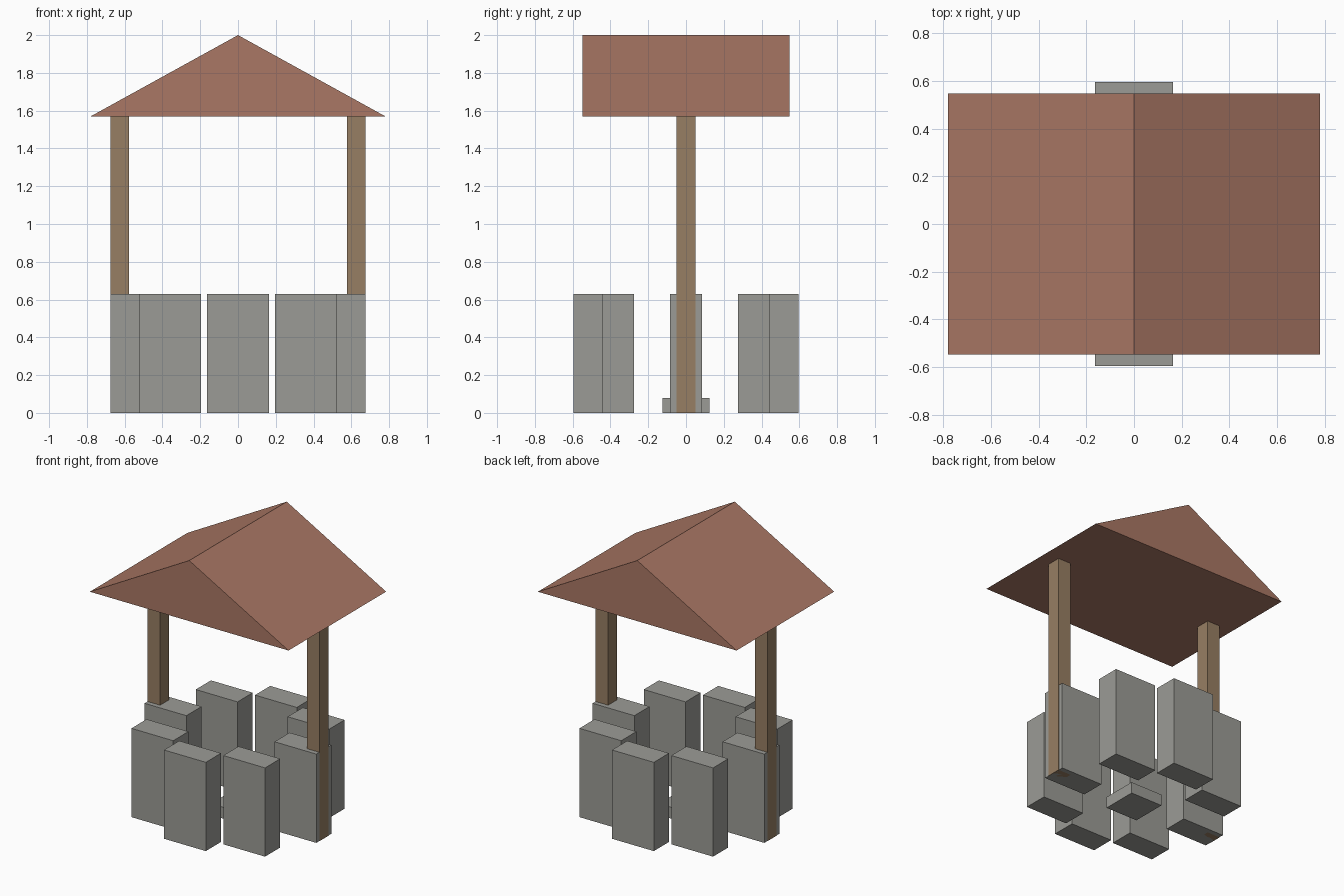
import bpy
import bmesh
from math import cos, sin, pi

cube = bpy.data.objects.get("Cube")
if cube:
    bpy.data.objects.remove(cube, do_unlink=True)


def make_material(name, rgb):
    mat = bpy.data.materials.new(name)
    mat.use_nodes = True
    mat.diffuse_color = (*rgb, 1)
    mat.node_tree.nodes["Principled BSDF"].inputs["Base Color"].default_value = (*rgb, 1)
    return mat


stone = make_material("grey stone", (0.33, 0.33, 0.305))
wood = make_material("brown wood", (0.31, 0.21, 0.125))
tile = make_material("red clay", (0.40, 0.185, 0.128))


def add_object(name, bm, mat):
    bmesh.ops.recalc_face_normals(bm, faces=bm.faces)
    mesh = bpy.data.meshes.new(name)
    bm.to_mesh(mesh)
    bm.free()
    mesh.materials.append(mat)
    obj = bpy.data.objects.new(name, mesh)
    bpy.context.collection.objects.link(obj)
    return obj


def add_box(name, x, y, size, mat):
    """Box standing on the ground, centred on x, y."""
    bm = bmesh.new()
    bmesh.ops.create_cube(bm, size=1)
    for v in bm.verts:
        v.co = (x + v.co.x * size[0], y + v.co.y * size[1], (v.co.z + 0.5) * size[2])
    return add_object(name, bm, mat)


# Ring of eight upright stones, all facing the same way
RADIUS = 0.51
for i in range(8):
    angle = i * pi / 4
    add_box(f"wall_stone_{i + 1}", RADIUS * cos(angle), RADIUS * sin(angle),
            (0.328, 0.17, 0.63), stone)

# Low slab in the middle of the ring
add_box("floor_slab", 0, 0, (0.25, 0.25, 0.08), stone)

# Posts, flush with the outer side stones
for side, name in ((1, "left_post"), (-1, "right_post")):
    add_box(name, side * 0.626, 0, (0.1, 0.102, 1.575), wood)

# Gabled roof: a triangle extruded from front to back
DEPTH = 0.547
bm = bmesh.new()
gable = bm.faces.new([bm.verts.new((x, -DEPTH, z))
                      for x, z in ((-0.78, 1.57), (0.78, 1.57), (0, 2))])
back = bmesh.ops.extrude_face_region(bm, geom=[gable], use_keep_orig=True)
bmesh.ops.translate(bm, vec=(0, 2 * DEPTH, 0),
                    verts=[g for g in back["geom"] if isinstance(g, bmesh.types.BMVert)])
add_object("roof", bm, tile)
